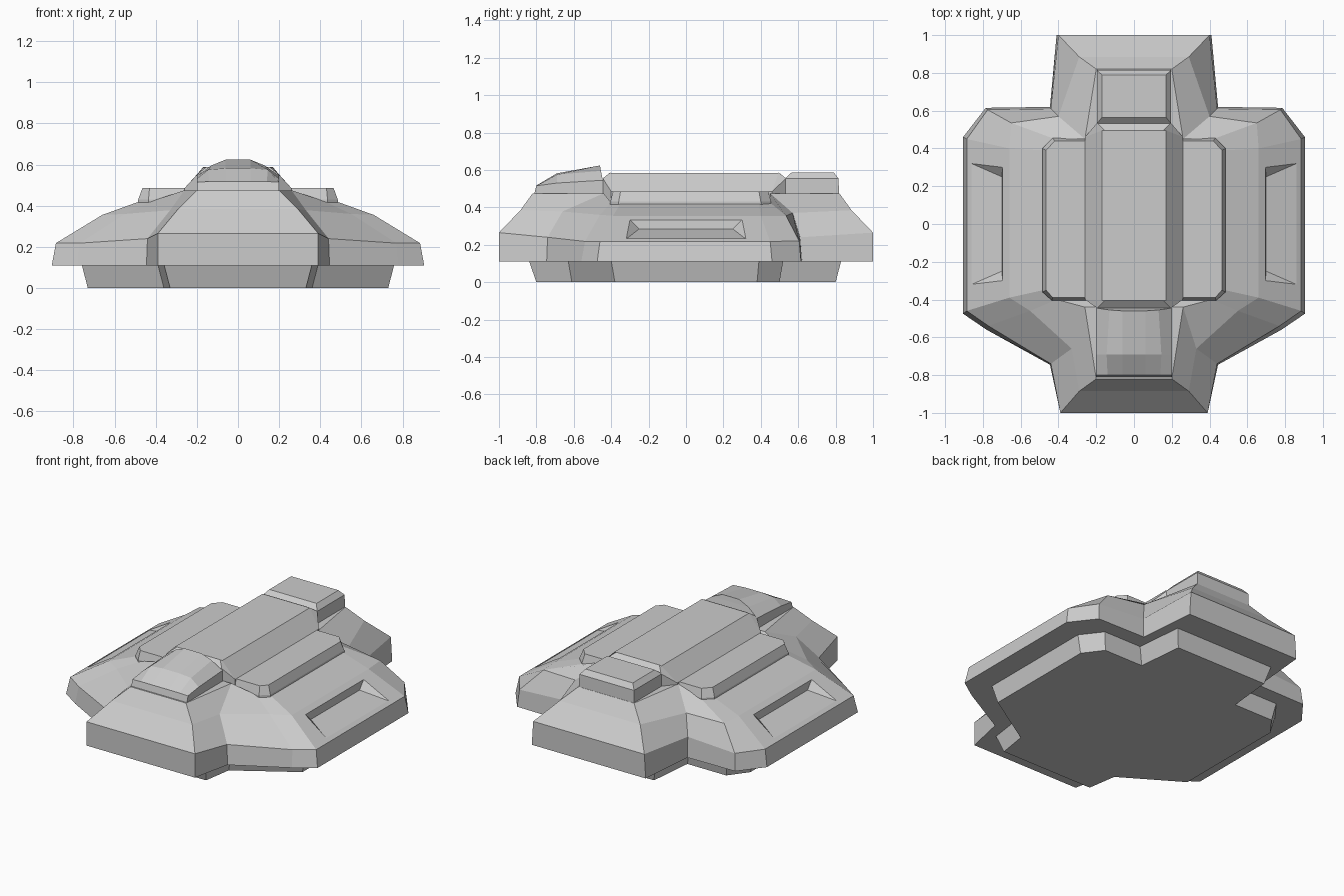
import bpy, bmesh


def loft(name, rings):
    """Join equal-sized closed rings with quads; close both ends with quad strips."""
    bm = bmesh.new()
    vs = [[bm.verts.new(p) for p in r] for r in rings]
    n = len(rings[0])
    for a, b in zip(vs, vs[1:]):
        for i in range(n):
            j = (i + 1) % n
            bm.faces.new((a[i], a[j], b[j], b[i]))
    for r in (vs[0], vs[-1]):
        for i in range(n // 2 - 1):
            bm.faces.new((r[i], r[i + 1], r[n - 2 - i], r[n - 1 - i]))
    bmesh.ops.recalc_face_normals(bm, faces=bm.faces)
    me = bpy.data.meshes.new(name)
    bm.to_mesh(me)
    bm.free()
    ob = bpy.data.objects.new(name, me)
    bpy.context.collection.objects.link(ob)
    return ob


def sym(half):
    """Complete a right-hand half outline into a ring symmetric in x."""
    return half + [(-x, y, z) for x, y, z in reversed(half)]


def flat(outline, z):
    return [(x, y, z) for x, y in outline]


# Lower plinth, flaring slightly upward
loft("plinth", [
    sym(flat([(.33, -.80), (.36, -.61), (.73, -.38), (.73, .38), (.64, .50), (.36, .50), (.33, .80)], 0)),
    sym(flat([(.36, -.84), (.39, -.63), (.76, -.40), (.76, .39), (.66, .52), (.39, .52), (.36, .83)], .115)),
])

# Main hull: nose, two wings and tail, stepped inward in three slopes
hull = loft("hull", [
    sym(flat([(.39, -1), (.445, -.745), (.78, -.56), (.905, -.475),
              (.905, .46), (.785, .615), (.445, .62), (.41, 1)], .11)),
    sym([(.39, -1, .265), (.44, -.74, .24), (.77, -.54, .218), (.885, -.46, .218),
         (.885, .45, .218), (.775, .605, .22), (.44, .61, .24), (.40, 1, .265)]),
    sym([(.29, -.885, .385), (.33, -.66, .378), (.55, -.46, .36), (.66, -.39, .355),
         (.66, .40, .355), (.65, .535, .355), (.40, .57, .37), (.29, .885, .385)]),
    sym([(.20, -.82, .475), (.26, -.44, .475), (.41, -.40, .425), (.48, -.35, .42),
         (.48, .39, .42), (.42, .45, .425), (.26, .45, .475), (.20, .82, .475)]),
])

# Wedge slots cut into both wings
for s in (1, -1):
    rim = [(.86 * s, -.32, .234), (.86 * s, .32, .234), (.695 * s, .30, .334), (.695 * s, -.30, .334)]
    cutter = loft("slot_cutter", [
        [(.86 * s, -.32, .231), (.86 * s, .32, .231), (.70 * s, .25, .285), (.70 * s, -.25, .285)],
        rim,
        [(x, y, z + .1) for x, y, z in rim],
    ])
    cutter.hide_render = True
    mod = hull.modifiers.new("slot", 'BOOLEAN')
    mod.operation = 'DIFFERENCE'
    mod.solver = 'EXACT'
    mod.object = cutter
    bpy.context.view_layer.objects.active = hull
    bpy.ops.object.modifier_apply(modifier=mod.name)
    bpy.data.objects.remove(cutter)

# Raised roof panels beside the spine
for s, side in ((1, "right"), (-1, "left")):
    low = [(.22, -.405), (.435, -.405), (.485, -.36), (.485, .40), (.43, .455), (.22, .455)]
    top = [(.22, -.39), (.43, -.39), (.465, -.35), (.465, .39), (.42, .44), (.22, .44)]
    loft(side + "_roof_panel", [[(x * s, y, z) for x, y in o]
                                for o, z in ((low, .40), (low, .43), (top, .485))])

# Central spine with sloped flanks and ends
loft("spine", [
    sym(flat([(.195, -.445), (.26, -.40), (.26, .46), (.195, .535)], .40)),
    sym([(.195, -.445, .555), (.26, -.40, .485), (.26, .46, .485), (.195, .535, .555)]),
    sym([(.155, -.405, .587), (.17, -.405, .585), (.17, .495, .585), (.155, .495, .587)]),
])

# Front canopy, rising towards the back
loft("canopy", [
    sym([(.2, -.82, .44), (.2, -.80, .515), (.14, -.80, .517), (.06, -.80, .517)]),
    sym([(.2, -.69, .44), (.2, -.69, .53), (.145, -.69, .575), (.06, -.69, .582)]),
    sym([(.2, -.445, .44), (.2, -.445, .545), (.13, -.455, .595), (.06, -.46, .624)]),
])

# Rear housing with bevelled top
loft("rear_housing", [
    sym(flat([(.197, .53), (.197, .82)], .44)),
    sym(flat([(.197, .53), (.197, .815)], .555)),
    sym(flat([(.17, .565), (.17, .79)], .587)),
])
